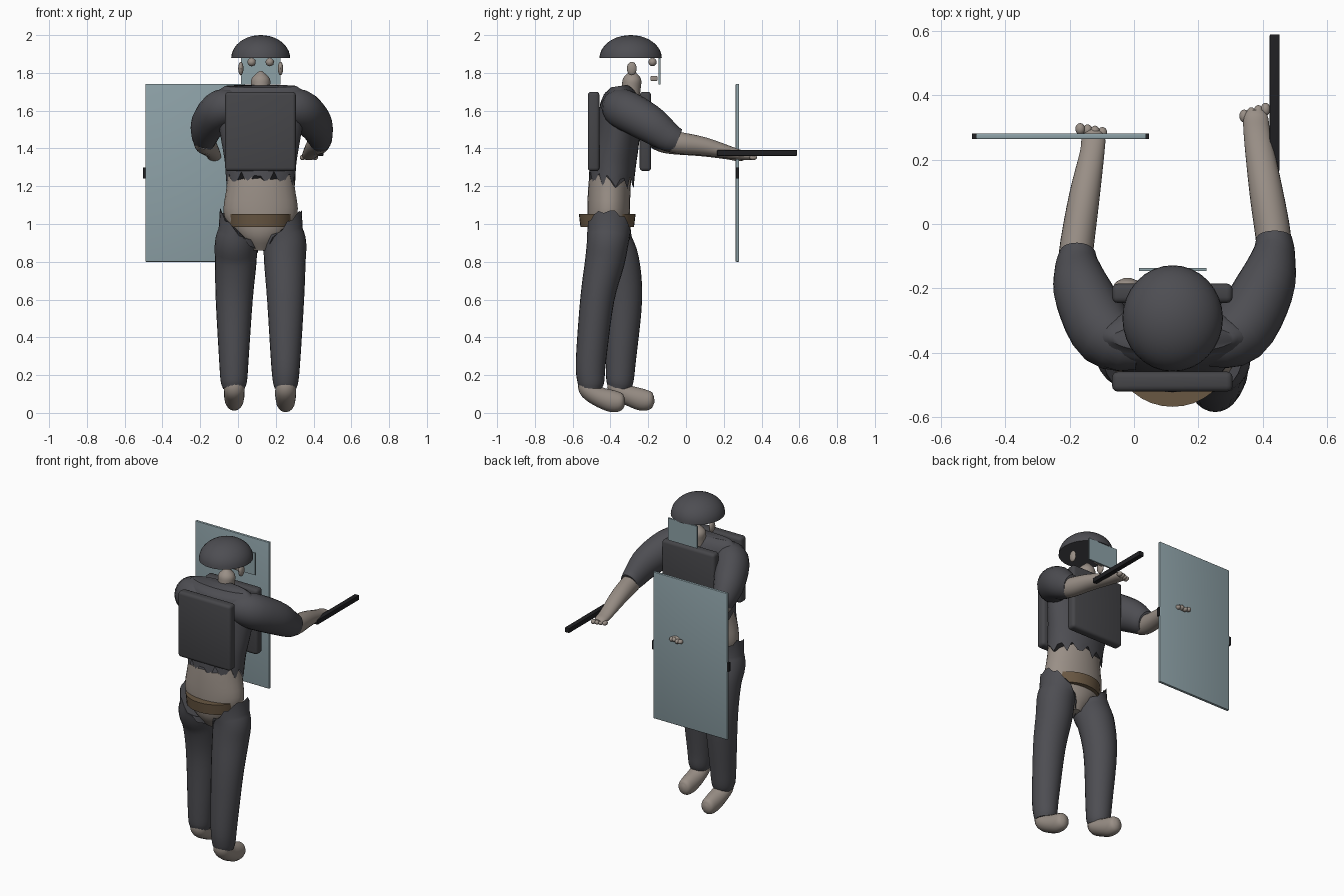
import bpy, bmesh, math
from mathutils import Vector

if "Cube" in bpy.data.objects:
    bpy.data.objects.remove(bpy.data.objects["Cube"])


def material(name, r, g, b):
    m = bpy.data.materials.new(name)
    m.diffuse_color = (r, g, b, 1)
    m.use_nodes = True
    m.node_tree.nodes["Principled BSDF"].inputs["Base Color"].default_value = m.diffuse_color
    return m


CLOTH = material("dark_cloth", .075, .075, .085)
PLATE = material("plate_grey", .06, .06, .066)
SKIN = material("skin", .32, .275, .24)
LEATHER = material("brown_leather", .14, .095, .055)
GLASS = material("pale_blue_glass", .27, .36, .39)
BLACK = material("black", .014, .014, .016)
CX = 0.12  # body centre line


def finish(bm, name, mat, angle=40):
    bmesh.ops.recalc_face_normals(bm, faces=bm.faces)
    me = bpy.data.meshes.new(name)
    bm.to_mesh(me)
    bm.free()
    ob = bpy.data.objects.new(name, me)
    bpy.context.collection.objects.link(ob)
    me.materials.append(mat)
    bpy.ops.object.select_all(action='DESELECT')
    ob.select_set(True)
    bpy.context.view_layer.objects.active = ob
    bpy.ops.object.shade_smooth_by_angle(angle=math.radians(angle))
    return ob


def box(name, lo, hi, mat, bevel=0):
    bm = bmesh.new()
    bmesh.ops.create_cube(bm, size=1)
    for v in bm.verts:
        v.co = [lo[i] + (v.co[i] + .5) * (hi[i] - lo[i]) for i in range(3)]
    if bevel:
        bmesh.ops.bevel(bm, geom=bm.edges[:], offset=bevel, segments=3,
                        profile=.5, affect='EDGES')
    return finish(bm, name, mat)


def ball(name, c, r, mat):
    bm = bmesh.new()
    bmesh.ops.create_uvsphere(bm, u_segments=16, v_segments=10, radius=1)
    for v in bm.verts:
        v.co = [c[i] + v.co[i] * r[i] for i in range(3)]
    return finish(bm, name, mat)


def tube(name, pts, mat, n=24, sub=4, jag=0, slant=0):
    """Smooth elliptical tube through (x, y, z, side radius, other radius).
    jag and slant shape the hem on the last ring."""
    p = [Vector(q) for q in pts]
    p = [2 * p[0] - p[1]] + p + [2 * p[-1] - p[-2]]
    path = []
    for i in range(1, len(p) - 2):
        a, b, c, d = p[i - 1:i + 3]
        for k in range(sub):
            t = k / sub
            path.append(.5 * (2 * b + (c - a) * t + (2 * a - 5 * b + 4 * c - d) * t * t
                              + (3 * b - a - 3 * c + d) * t ** 3))
    path.append(p[-2])
    bm = bmesh.new()
    rings = []
    for i, q in enumerate(path):
        d = (path[min(i + 1, len(path) - 1)] - path[max(i - 1, 0)])
        d = Vector(d[:3]).normalized()
        side = Vector((1, 0, 0))
        side = (side - d * d.x).normalized()
        up = d.cross(side)
        ring = []
        for k in range(n):
            a = math.tau * k / n
            co = Vector(q[:3]) + side * q[3] * math.cos(a) + up * q[4] * math.sin(a)
            if i == len(path) - 1:
                co.z += slant * (co.x - q[0]) + jag * math.sin(k * 2.4)
            ring.append(bm.verts.new(co))
        rings.append(ring)
    for r, s in zip(rings, rings[1:]):
        for k in range(n):
            bm.faces.new((r[k], r[(k + 1) % n], s[(k + 1) % n], s[k]))
    bm.faces.new(rings[0])
    bm.faces.new(rings[-1])
    return finish(bm, name, mat)


# Torso, shirt with ragged hem, neck
tube("torso", [(CX, -.41, .86, .05, .05), (CX, -.41, .94, .13, .10),
               (CX, -.41, 1.05, .195, .112), (CX, -.405, 1.2, .18, .112),
               (CX, -.39, 1.34, .17, .11)], SKIN)
tube("shirt", [(CX, -.355, 1.73, .19, .045), (CX, -.35, 1.69, .235, .085),
               (CX, -.35, 1.6, .235, .11), (CX, -.365, 1.45, .21, .118),
               (CX, -.385, 1.33, .19, .122), (CX, -.395, 1.23, .183, .12)],
     CLOTH, n=32, jag=.04)
tube("neck", [(CX, -.3, 1.64, .05, .05), (CX, -.29, 1.72, .05, .05),
              (CX, -.285, 1.77, .048, .047), (CX, -.283, 1.81, .008, .012)], SKIN)

# Armour plates and belt
box("back_plate", (-.068, -.52, 1.28), (.306, -.458, 1.7), PLATE, .018)
box("chest_plate", (-.068, -.245, 1.28), (.306, -.185, 1.7), PLATE, .018)
tube("belt", [(CX, -.417, .985, .165, .142), (CX, -.417, 1.052, .172, .15)],
     LEATHER, n=32, sub=1)

# Trouser legs and feet
tube("left_leg", [(-.022, -.355, .13, .058, .06), (-.022, -.35, .17, .07, .072),
                  (-.022, -.345, .28, .078, .08), (-.02, -.33, .6, .098, .098),
                  (-.012, -.355, .8, .11, .108), (-.01, -.395, .9, .112, .113),
                  (.005, -.408, .965, .105, .115)], CLOTH, jag=.012, slant=-.8)
tube("right_leg", [(.252, -.505, .13, .058, .06), (.252, -.504, .17, .068, .072),
                   (.252, -.503, .28, .078, .08), (.252, -.47, .6, .098, .09),
                   (.248, -.43, .8, .11, .105), (.248, -.415, .9, .113, .11),
                   (.235, -.408, .965, .105, .115)], CLOTH, jag=.012, slant=.8)
for name, x, y, drop in (("left_foot", -.02, 0, .008), ("right_foot", .252, -.155, 0)):
    tube(name, [(x, y - .365, .18, .045, .045), (x, y - .365, .13, .054, .05),
                (x, y - .315, .09 + drop, .055, .052), (x, y - .235, .062 + drop, .05, .058),
                (x, y - .185, .06 + drop, .04, .045), (x, y - .168, .06 + drop, .012, .015)],
         SKIN, n=16)

# Sleeves, forearms and fists
tube("right_sleeve", [(.22, -.365, 1.62, .08, .08), (.325, -.335, 1.61, .1, .105),
                      (.405, -.2, 1.535, .092, .1), (.433, -.1, 1.465, .068, .08),
                      (.435, -.045, 1.44, .056, .065)], CLOTH)
tube("left_sleeve", [(.02, -.375, 1.62, .08, .08), (-.085, -.345, 1.61, .1, .105),
                     (-.155, -.22, 1.535, .092, .1), (-.175, -.14, 1.47, .072, .08),
                     (-.175, -.09, 1.44, .056, .065)], CLOTH)
tube("right_forearm", [(.433, -.12, 1.45, .05, .055), (.432, -.04, 1.43, .055, .058),
                       (.41, .1, 1.41, .052, .048), (.383, .27, 1.37, .042, .028),
                       (.378, .33, 1.36, .038, .022), (.378, .352, 1.357, .025, .012)], SKIN)
tube("left_forearm", [(-.18, -.16, 1.45, .05, .055), (-.18, -.09, 1.43, .053, .058),
                      (-.155, .08, 1.405, .048, .046), (-.13, .22, 1.37, .038, .028),
                      (-.126, .27, 1.355, .036, .022), (-.126, .29, 1.35, .02, .012)], SKIN)
for i in range(4):
    ball(f"left_finger_{i + 1}", (-.167 + .023 * i, .295 - .004 * i, 1.352 - .005 * (i % 2)),
         (.015, .018, .014), SKIN)
    ball(f"right_finger_{i + 1}", (.342 + .022 * i, .335 + .007 * i, 1.352),
         (.015, .02, .014), SKIN)

# Helmet dome, flat underneath
bm = bmesh.new()
bmesh.ops.create_uvsphere(bm, u_segments=32, v_segments=20, radius=1)
cut = bmesh.ops.bisect_plane(bm, geom=bm.verts[:] + bm.edges[:] + bm.faces[:],
                             plane_co=(0, 0, 0), plane_no=(0, 0, 1), clear_inner=True)
bmesh.ops.holes_fill(bm, edges=[e for e in bm.edges if e.is_boundary])
for v in bm.verts:
    v.co = (CX + v.co.x * .156, -.293 + v.co.y * .165, 1.878 + v.co.z * .122)
finish(bm, "helmet", CLOTH)

# Face parts behind the visor
for side, s in (("left", -1), ("right", 1)):
    ball(side + "_ear", (CX + s * .105, -.287, 1.823), (.014, .026, .036), SKIN)
    ball(side + "_eye", (CX + s * .048, -.177, 1.857), (.022, .022, .022), SKIN)
box("mouth", (.09, -.188, 1.757), (.15, -.15, 1.783), SKIN, .006)
box("visor", (.016, -.146, 1.738), (.225, -.136, 1.88), GLASS)

# Shield with side clips, and baton
box("shield", (-.49, .263, .8), (.038, .281, 1.742), GLASS, .004)
for side, x in (("left", -.494), ("right", .038)):
    box(side + "_shield_clip", (x - .008, .264, 1.242), (x + .008, .28, 1.298), BLACK)
box("baton", (.421, .165, 1.361), (.452, .588, 1.391), BLACK, .003)
